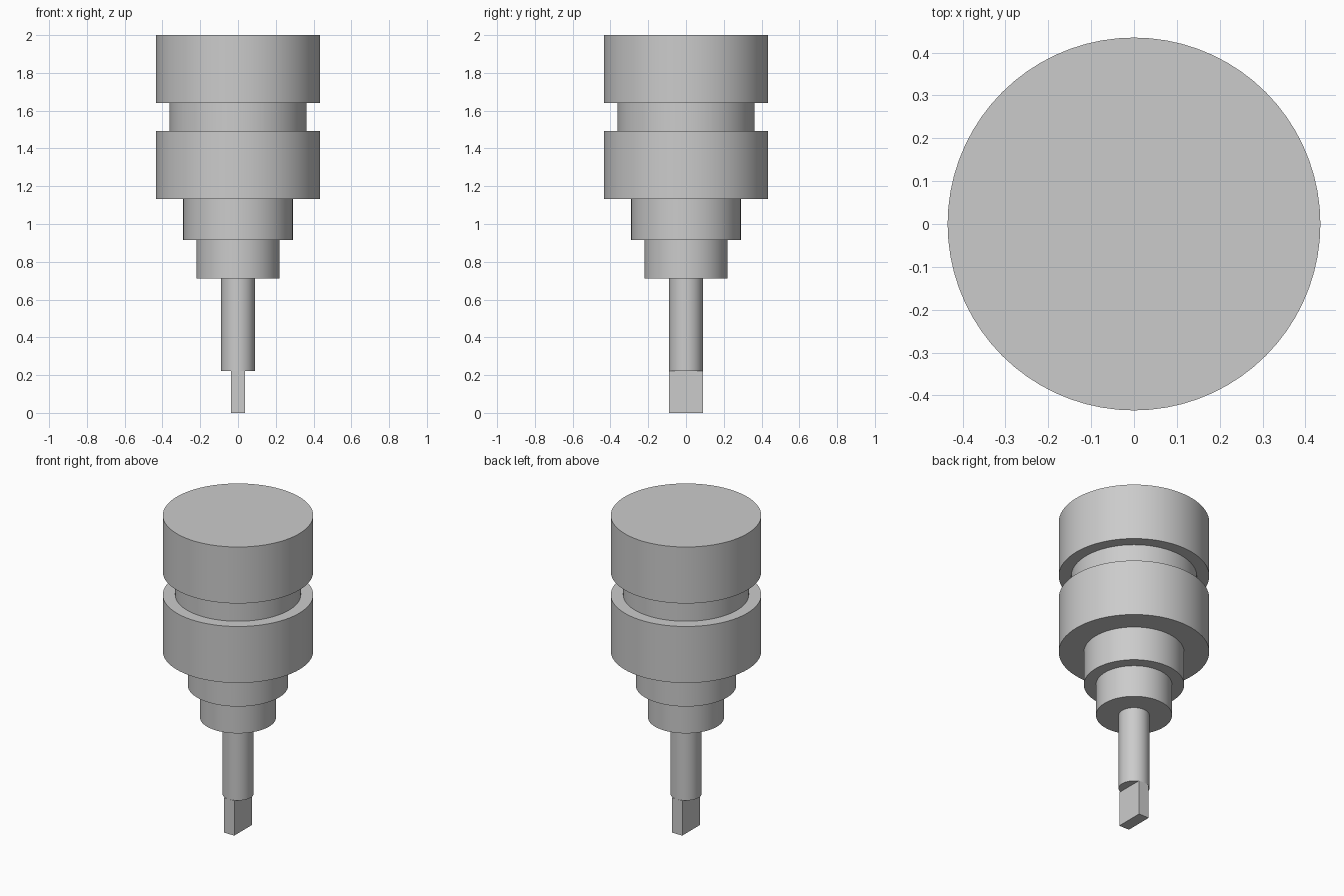
import bpy
import math

default = bpy.data.objects.get("Cube")
if default:
    bpy.data.objects.remove(default, do_unlink=True)

grey = bpy.data.materials.new("light_grey")
grey.use_nodes = True
colour = (0.6, 0.6, 0.6, 1.0)
grey.diffuse_color = colour
grey.node_tree.nodes["Principled BSDF"].inputs["Base Color"].default_value = colour


def turned_part(name, radius, bottom, top):
    """Upright cylinder between two heights."""
    bpy.ops.mesh.primitive_cylinder_add(
        vertices=72, radius=radius, depth=top - bottom,
        location=(0, 0, (bottom + top) / 2))
    part = bpy.context.object
    part.name = name
    part.data.materials.append(grey)
    bpy.ops.object.shade_smooth_by_angle(angle=math.radians(30))


# Stepped knob and shaft, from the top down: name, radius, lower height
steps = [
    ("knob_cap", 0.435, 1.64),
    ("knob_groove", 0.363, 1.493),
    ("knob_body", 0.435, 1.133),
    ("upper_collar", 0.29, 0.915),
    ("lower_collar", 0.22, 0.711),
    ("shaft", 0.089, 0.222),
]
top = 2.0
for name, radius, bottom in steps:
    turned_part(name, radius, bottom, top)
    top = bottom

# Flat drive tongue below the shaft
bpy.ops.mesh.primitive_cube_add(size=1, location=(0, 0, top / 2))
tongue = bpy.context.object
tongue.name = "drive_tongue"
tongue.scale = (0.072, 0.178, top)
bpy.ops.object.transform_apply(location=False, rotation=False, scale=True)
tongue.data.materials.append(grey)
